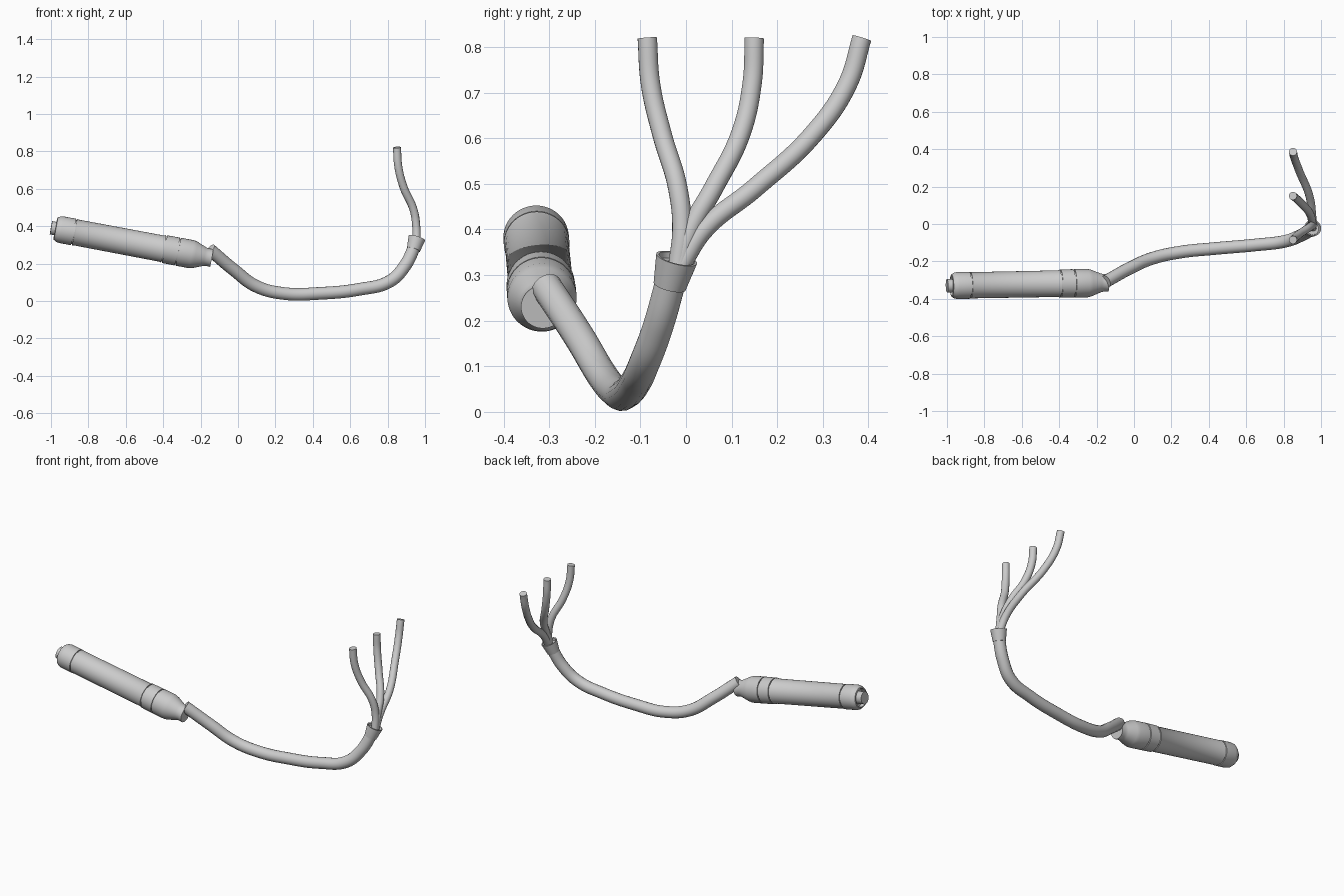
import bpy, math
from mathutils import Vector

cube = bpy.data.objects.get("Cube")
if cube:
    bpy.data.objects.remove(cube, do_unlink=True)

grey = bpy.data.materials.new("light_grey")
grey.use_nodes = True
grey.diffuse_color = (0.6, 0.6, 0.6, 1)
grey.node_tree.nodes["Principled BSDF"].inputs["Base Color"].default_value = (0.6, 0.6, 0.6, 1)


def finish(obj):
    """Give the part its colour and smooth shading with sharp rims."""
    obj.data.materials.clear()
    obj.data.materials.append(grey)
    bpy.ops.object.select_all(action="DESELECT")
    obj.select_set(True)
    bpy.context.view_layer.objects.active = obj
    if obj.type == "CURVE":
        bpy.ops.object.convert(target="MESH")
    bpy.ops.object.shade_smooth_by_angle(angle=math.radians(32))


def lathe(name, start, end, profile, sides=48):
    """Turn (distance, radius) points around the axis from start to end."""
    start, end = Vector(start), Vector(end)
    turn = (end - start).to_track_quat("Z", "Y")
    verts, faces = [], []
    for d, r in profile:
        for i in range(sides):
            a = math.tau * i / sides
            verts.append(start + turn @ Vector((r * math.cos(a), r * math.sin(a), d)))
    for k in range(len(profile) - 1):
        for i in range(sides):
            j = (i + 1) % sides
            faces.append((k * sides + i, k * sides + j, (k + 1) * sides + j, (k + 1) * sides + i))
    faces.append(tuple(reversed(range(sides))))
    last = (len(profile) - 1) * sides
    faces.append(tuple(range(last, last + sides)))
    mesh = bpy.data.meshes.new(name)
    mesh.from_pydata(verts, [], faces)
    obj = bpy.data.objects.new(name, mesh)
    bpy.context.collection.objects.link(obj)
    finish(obj)


def tube(name, points, radius):
    """Round capped tube through the points."""
    curve = bpy.data.curves.new(name, "CURVE")
    curve.dimensions = "3D"
    curve.bevel_depth = radius
    curve.bevel_resolution = 6
    curve.resolution_u = 10
    curve.use_fill_caps = True
    spline = curve.splines.new("BEZIER")
    spline.bezier_points.add(len(points) - 1)
    for bp, co in zip(spline.bezier_points, points):
        bp.co = co
        bp.handle_left_type = bp.handle_right_type = "AUTO"
    obj = bpy.data.objects.new(name, curve)
    bpy.context.collection.objects.link(obj)
    finish(obj)


# Handle: end plug, recessed rim, grooved grip, collars, tapered neck
def groove(d, r):
    return [(d - 0.003, r), (d - 0.003, r - 0.006), (d + 0.003, r - 0.006), (d + 0.003, r)]


handle = [(0, 0.036), (0.05, 0.036), (0.05, 0.053), (0.024, 0.053), (0.026, 0.06),
          (0.04, 0.069), (0.055, 0.072)]
handle += groove(0.125, 0.072) + [(0.135, 0.07), (0.605, 0.071)]
handle += groove(0.615, 0.075) + groove(0.69, 0.076)
handle += [(0.765, 0.076), (0.785, 0.071), (0.835, 0.051), (0.85, 0.047), (0.875, 0.048)]
lathe("handle", (-1.0, -0.33, 0.392), (-0.14, -0.314, 0.23), handle)

# Main cable
tube("main_cable", [
    (-0.15, -0.307, 0.275), (-0.02, -0.235, 0.165), (0.10, -0.183, 0.078),
    (0.25, -0.15, 0.04), (0.435, -0.131, 0.041), (0.65, -0.112, 0.063),
    (0.81, -0.092, 0.105), (0.89, -0.062, 0.185), (0.94, -0.034, 0.285),
    (0.953, -0.024, 0.325)], 0.034)

# Flared collar at the split
lathe("split_collar", (0.938, -0.036, 0.275), (0.957, -0.02, 0.338),
      [(0, 0.036), (0.045, 0.043), (0.066, 0.046), (0.066, 0.04), (0.05, 0.036)])

# Three branches share the same sweep in x and z, and fan out in y
sweep = [(0.955, 0.32), (0.953, 0.40), (0.938, 0.49), (0.885, 0.61), (0.857, 0.72), (0.85, 0.82)]
fans = {
    "front_branch": (-0.018, -0.009, -0.018, -0.053, -0.078, -0.085),
    "middle_branch": (-0.015, 0.01, 0.06, 0.12, 0.145, 0.15),
    "back_branch": (-0.012, 0.04, 0.15, 0.28, 0.355, 0.386),
}
for name, ys in fans.items():
    tube(name, [(x, y, z) for (x, z), y in zip(sweep, ys)], 0.0215)
